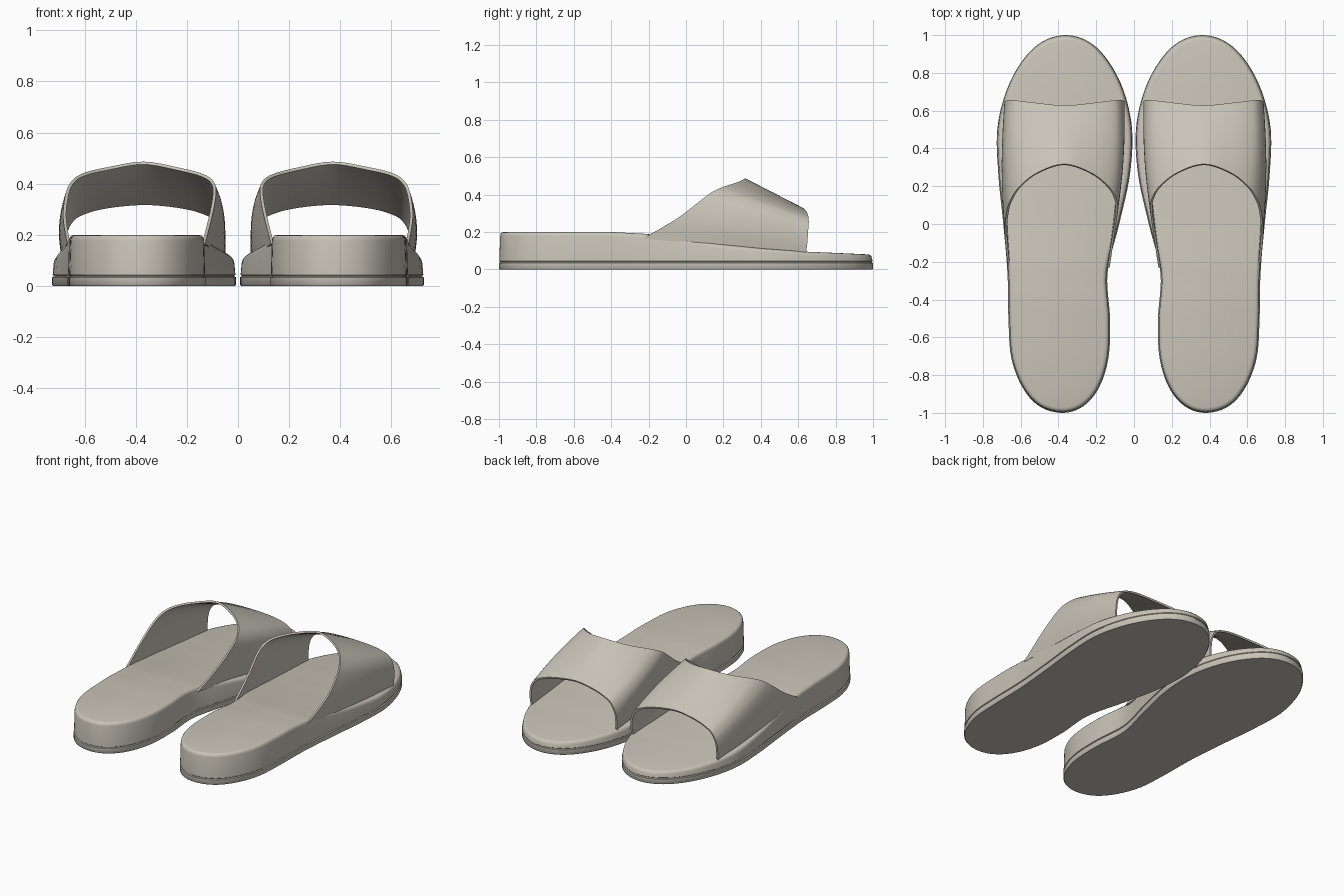
import bpy, bmesh, math
from mathutils import Vector

if "Cube" in bpy.data.objects:
    bpy.data.objects.remove(bpy.data.objects["Cube"])

mat = bpy.data.materials.new("warm grey")
mat.diffuse_color = (0.58, 0.55, 0.48, 1)
mat.use_nodes = True
mat.node_tree.nodes["Principled BSDF"].inputs["Base Color"].default_value = mat.diffuse_color


def catmull(p, t):
    a, b, c, d = p
    return 0.5 * (2 * b + (c - a) * t + (2 * a - 5 * b + 4 * c - d) * t * t
                  + (3 * b - a - 3 * c + d) * t ** 3)


def spline(pts, n, closed=False):
    """Smooth curve through the points, n samples per span."""
    pts = [Vector(p) for p in pts]
    m = len(pts)
    out = []
    for i in range(m if closed else m - 1):
        q = [pts[j % m] if closed else pts[min(max(j, 0), m - 1)]
             for j in range(i - 1, i + 3)]
        out += [catmull(q, k / n) for k in range(n)]
    if not closed:
        out.append(pts[-1])
    return out


def finish(name, bm, thickness=0):
    bmesh.ops.remove_doubles(bm, verts=bm.verts, dist=1e-5)
    bmesh.ops.recalc_face_normals(bm, faces=bm.faces)
    me = bpy.data.meshes.new(name)
    bm.to_mesh(me)
    bm.free()
    ob = bpy.data.objects.new(name, me)
    bpy.context.collection.objects.link(ob)
    me.materials.append(mat)
    bpy.ops.object.select_all(action='DESELECT')
    ob.select_set(True)
    bpy.context.view_layer.objects.active = ob
    if thickness:
        s = ob.modifiers.new("thickness", 'SOLIDIFY')
        s.thickness = thickness
        s.offset = 0
        bpy.ops.object.modifier_apply(modifier=s.name)
    # second shoe of the pair
    ob.modifiers.new("pair", 'MIRROR').use_mirror_merge = False
    bpy.ops.object.modifier_apply(modifier="pair")
    bpy.ops.object.shade_smooth_by_angle(angle=math.radians(40))
    return ob


# sole outline: inner and outer x at y = -cos(k * 15 degrees), heel to toe
inner = [.38, .27, .185, .135, .127, .14, .078, .022, .01, .055, .138, .24, .362]
outer = [.38, .50, .59, .65, .665, .67, .692, .718, .724, .675, .59, .485, .362]
ys = [-math.cos(k * math.pi / 12) for k in range(13)]
loop = list(zip(outer, ys)) + list(zip(inner, ys))[11:0:-1]
outline = spline(loop, 6, True)
N = len(outline)
normals = []
for i in range(N):
    d = (outline[(i + 1) % N] - outline[i - 1]).normalized()
    normals.append(Vector((d.y, -d.x)))

# height of the footbed along the length
heights = [(-1, .2), (-.4, .2), (-.22, .19), (0, .158), (.2, .132), (.4, .112), (.64, .095), (1, .08)]


def top_z(y):
    y = min(max(y, -1), .9999)
    for (y0, z0), (y1, z1) in zip(heights, heights[1:]):
        if y <= y1:
            return z0 + (z1 - z0) * (y - y0) / (y1 - y0)
    return heights[-1][1]


# sole: (inset, height, measured from top?) rings with a shallow groove
rings = [(.004, 0, 0), (0, .005, 0), (0, .034, 0), (.006, .037, 0), (.006, .041, 0), (.002, .044, 0),
         (.006, -.022, 1), (.009, -.010, 1), (.016, -.003, 1), (.027, 0, 1)]
bm = bmesh.new()
grid = []
for inset, z, from_top in rings:
    grid.append([bm.verts.new((p.x - n.x * inset, p.y - n.y * inset,
                               z + (top_z(p.y) if from_top else 0)))
                 for p, n in zip(outline, normals)])
for a, b in zip(grid, grid[1:]):
    for i in range(N):
        j = (i + 1) % N
        bm.faces.new((a[i], a[j], b[j], b[i]))
for ring in (grid[0], grid[-1]):
    for i in range(N // 2):
        q = [ring[i], ring[i + 1], ring[N - i - 1], ring[-i % N]]
        bm.faces.new(list(dict.fromkeys(q)))
finish("soles", bm)

# strap: surface between a swept-back rear edge and the toe opening
rear = [(.135, -.23, .165), (.108, -.05, .27), (.092, .07, .36), (.10, .135, .405), (.14, .2, .433),
        (.23, .27, .457), (.37, .315, .481), (.51, .27, .459), (.60, .2, .437), (.645, .135, .408),
        (.668, .07, .36), (.678, -.05, .27), (.662, -.23, .165)]
front = [(.06, .64, .08), (.055, .648, .14), (.06, .652, .2), (.078, .655, .245), (.115, .652, .278),
         (.21, .64, .307), (.365, .625, .322)]
front += [(.735 - x, y, z) for x, y, z in front[-2::-1]]
bm = bmesh.new()
A, B = spline(rear, 5), spline(front, 5)
M = 12
rows = []
for a, b in zip(A, B):
    row = []
    for k in range(M + 1):
        v = k / M
        p = a.lerp(b, v)
        p.x += (p.x - .37) * .05 * math.sin(math.pi * v)
        row.append(bm.verts.new(p))
    rows.append(row)
for r, s in zip(rows, rows[1:]):
    for k in range(M):
        bm.faces.new((r[k], r[k + 1], s[k + 1], s[k]))
finish("straps", bm, .012)
